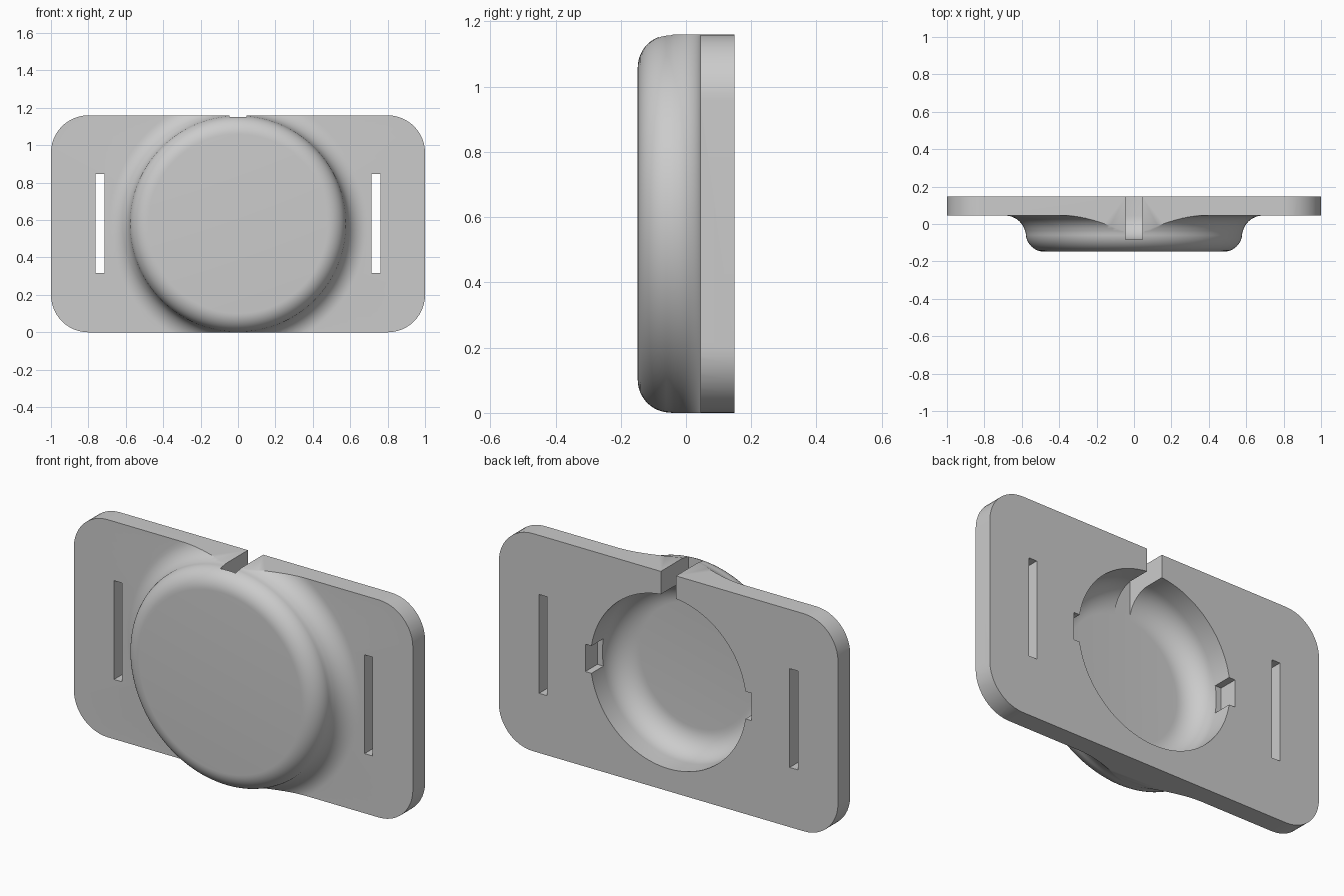
import bpy, bmesh, math
from mathutils import Matrix, Vector

if "Cube" in bpy.data.objects:
    bpy.data.objects.remove(bpy.data.objects["Cube"])

MID = 0.58           # height of the dome centre, half the plate height
BACK, FACE, FRONT = 0.148, 0.045, -0.148
FLOOR = -0.085       # inside of the dome front

grey = bpy.data.materials.new("plain grey")
grey.use_nodes = True
colour = (0.6, 0.6, 0.6, 1)
grey.diffuse_color = colour
grey.node_tree.nodes["Principled BSDF"].inputs["Base Color"].default_value = colour


def to_object(name, bm):
    bmesh.ops.recalc_face_normals(bm, faces=bm.faces)
    mesh = bpy.data.meshes.new(name)
    bm.to_mesh(mesh)
    bm.free()
    mesh.materials.append(grey)
    ob = bpy.data.objects.new(name, mesh)
    bpy.context.collection.objects.link(ob)
    return ob


def arc(cx, cy, r, start, end, n=12):
    angles = [math.radians(start + (end - start) * i / n) for i in range(n + 1)]
    return [(cx + r * math.cos(a), cy + r * math.sin(a)) for a in angles]


def revolve(name, profile, steps=128):
    """Spin (radius, y) points about the dome axis."""
    bm = bmesh.new()
    verts = [bm.verts.new((r, y, MID)) for r, y in profile]
    edges = [bm.edges.new(pair) for pair in zip(verts, verts[1:])]
    bmesh.ops.spin(bm, geom=verts + edges, cent=(0, 0, MID), axis=(0, 1, 0),
                   angle=math.tau, steps=steps)
    bmesh.ops.remove_doubles(bm, verts=bm.verts, dist=1e-5)
    return to_object(name, bm)


def box(name, x, y, z):
    """Box from three (low, high) ranges."""
    bm = bmesh.new()
    size = [b - a for a, b in (x, y, z)]
    centre = Vector([(a + b) / 2 for a, b in (x, y, z)])
    bmesh.ops.create_cube(bm, size=1, matrix=Matrix.Translation(centre)
                          @ Matrix.Diagonal((*size, 1)))
    return to_object(name, bm)


def rounded_slab(name, half_x, half_z, r, y0, y1):
    bm = bmesh.new()
    outline = []
    for sx, sz, a in ((1, 1, 0), (-1, 1, 90), (-1, -1, 180), (1, -1, 270)):
        outline += arc(sx * (half_x - r), MID + sz * (half_z - r), r, a, a + 90)
    face = bm.faces.new([bm.verts.new((x, y0, z)) for x, z in outline])
    out = bmesh.ops.extrude_face_region(bm, geom=[face])
    moved = [v for v in out["geom"] if isinstance(v, bmesh.types.BMVert)]
    bmesh.ops.translate(bm, verts=moved, vec=(0, y1 - y0, 0))
    return to_object(name, bm)


def combine(ob, tool, operation):
    mod = ob.modifiers.new(tool.name, "BOOLEAN")
    mod.object, mod.operation, mod.solver = tool, operation, "EXACT"
    bpy.context.view_layer.objects.active = ob
    bpy.ops.object.modifier_apply(modifier=mod.name)
    bpy.data.objects.remove(tool)


# Dome with rounded rim and flared foot, running out into a wide disc
R, ROUND, FLARE = 0.579, 0.1, 0.11
dome = [(0, FRONT)]
dome += arc(R - ROUND, FRONT + ROUND, ROUND, -90, 0)
dome += [p for p in arc(R + FLARE, FACE - FLARE, FLARE, 180, 90) if p[1] > FRONT + ROUND]
dome += [(1.5, FACE), (1.5, BACK + 0.1), (0, BACK + 0.1)]
body = revolve("holder_plate", dome)

# Trim to the rounded plate outline
combine(body, rounded_slab("outline", 1, MID, 0.2, FRONT - 0.1, BACK), "INTERSECT")

# Round cavity open at the back
CAVITY, FILLET = 0.46, 0.13
cavity = [(0, FLOOR)] + arc(CAVITY - FILLET, FLOOR + FILLET, FILLET, -90, 0)
cavity += [(CAVITY, BACK + 0.1), (0, BACK + 0.1)]
combine(body, revolve("cavity", cavity), "DIFFERENCE")

# Cable notch through the top edge
combine(body, box("notch", (-0.045, 0.045), (FLOOR + 0.001, 0.3), (0.9, 1.3)), "DIFFERENCE")

# Strap slots and clip pockets on both sides
for s in (-1, 1):
    combine(body, box("slot", sorted((s * 0.715, s * 0.763)), (-0.3, 0.3), (0.318, 0.845)),
            "DIFFERENCE")
    combine(body, box("pocket", sorted((s * 0.4, s * 0.49)), (0.047, 0.3),
                      (MID - 0.073, MID + 0.073)), "DIFFERENCE")

bpy.ops.object.select_all(action="DESELECT")
body.select_set(True)
bpy.context.view_layer.objects.active = body
bpy.ops.object.shade_smooth_by_angle(angle=math.radians(30))
